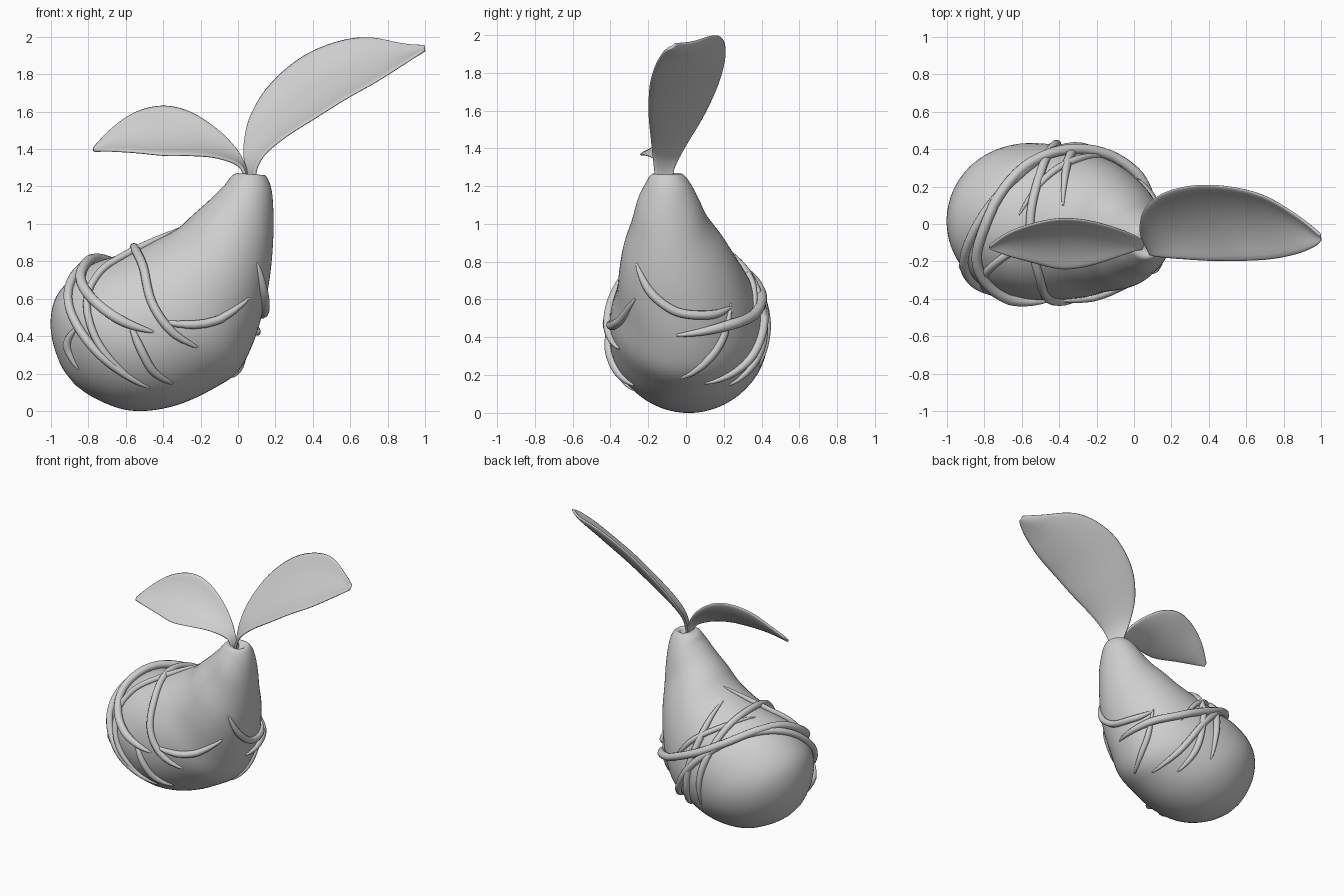
import bpy
import bmesh
import math
from mathutils import Vector
from mathutils.bvhtree import BVHTree

default_cube = bpy.data.objects.get("Cube")
if default_cube:
    bpy.data.objects.remove(default_cube, do_unlink=True)

# Single matte grey
grey = bpy.data.materials.new("plain_grey")
grey.use_nodes = True
colour = (0.62, 0.62, 0.62, 1)
grey.diffuse_color = colour
grey.node_tree.nodes["Principled BSDF"].inputs["Base Color"].default_value = colour


def smooth_path(points, steps):
    """Pass a Catmull-Rom spline through points of any dimension."""
    pts = [Vector(p) for p in points]
    last = len(pts) - 1
    path = []
    for i in range(last):
        a, b, c, d = pts[max(i - 1, 0)], pts[i], pts[i + 1], pts[min(i + 2, last)]
        for s in range(steps):
            t = s / steps
            path.append(b + (c - a) * (t / 2)
                        + (a * 2 - b * 5 + c * 4 - d) * (t * t / 2)
                        + (b * 3 - a - c * 3 + d) * (t ** 3 / 2))
    path.append(pts[last])
    return path


def grid_mesh(bm, rows, closed):
    """Skin a list of equally long point rows."""
    verts = [[bm.verts.new(p) for p in row] for row in rows]
    count = len(rows[0])
    for low, high in zip(verts, verts[1:]):
        for j in range(count if closed else count - 1):
            k = (j + 1) % count
            bm.faces.new((low[j], low[k], high[k], high[j]))
    if closed:
        bm.faces.new(verts[0])
        bm.faces.new(verts[-1])
    bmesh.ops.recalc_face_normals(bm, faces=bm.faces)


def finish(name, data):
    obj = bpy.data.objects.new(name, data)
    bpy.context.collection.objects.link(obj)
    data.materials.append(grey)
    return obj


def mesh_object(name, bm):
    mesh = bpy.data.meshes.new(name)
    bm.to_mesh(mesh)
    mesh.shade_smooth()
    return finish(name, mesh)


# Bent pear body: upper x, z, lower x, z, middle y, half width
sections = [
    (-.88, .15, -.866, .135, .01, .012),
    (-.95, .25, -.77, .07, .01, .13),
    (-1, .42, -.62, .01, .015, .26),
    (-.985, .58, -.47, .002, .015, .36),
    (-.91, .69, -.3, .04, .015, .413),
    (-.78, .785, -.13, .12, .01, .417),
    (-.62, .84, 0, .21, 0, .396),
    (-.47, .9, .08, .36, -.01, .357),
    (-.33, .97, .13, .52, -.035, .318),
    (-.24, 1.05, .165, .68, -.06, .272),
    (-.15, 1.13, .185, .86, -.083, .207),
    (-.07, 1.21, .19, 1.03, -.094, .162),
    (-.04, 1.25, .18, 1.18, -.096, .117),
    (-.01, 1.27, .15, 1.255, -.1, .083),
    (.03, 1.265, .12, 1.255, -.1, .05),
    (.05, 1.24, .11, 1.24, -.1, .03),
]
SIDES = 56
rings = []
for ux, uz, lx, lz, my, half in smooth_path(sections, 5):
    middle = Vector(((ux + lx) / 2, my, (uz + lz) / 2))
    reach = Vector(((ux - lx) / 2, 0, (uz - lz) / 2))
    side = Vector((0, half, 0))
    rings.append([middle + reach * math.cos(a) + side * math.sin(a)
                  for a in (math.tau * j / SIDES for j in range(SIDES))])
body = bmesh.new()
grid_mesh(body, rings, True)
body.normal_update()
surface = BVHTree.FromBMesh(body)
mesh_object("pear_body", body)
body.free()


# Vines: tapered tubes laid onto the body surface
def vine(name, points, radius=.024, lift=.4):
    curve = bpy.data.curves.new(name, "CURVE")
    curve.dimensions = "3D"
    curve.bevel_depth = radius
    curve.bevel_resolution = 3
    curve.use_fill_caps = True
    path = smooth_path(points, 8)
    spline = curve.splines.new("POLY")
    spline.points.add(len(path) - 1)
    for i, (p, point) in enumerate(zip(path, spline.points)):
        spot, normal = surface.find_nearest(p)[:2]
        edge = min(min(i, len(path) - 1 - i) / 10, 1)
        point.co = (*(spot + normal * radius * lift * edge), 1)
        point.radius = .2 + .8 * math.sin(edge * math.pi / 2)
    spline.use_smooth = True
    finish(name, curve)


vine("vine_wide_loop", [
    (-.45, -.42, .42), (-.62, -.4, .48), (-.77, -.33, .59), (-.85, -.2, .72),
    (-.8, 0, .82), (-.7, .2, .82), (-.55, .36, .75), (-.35, .43, .64),
    (-.1, .38, .52), (.05, .2, .46), (.1, -.05, .41)], .028, .9)
vine("vine_outer_loop", [
    (-.47, -.3, .1), (-.7, -.38, .25), (-.84, -.33, .42), (-.9, -.2, .6),
    (-.83, 0, .76), (-.66, .24, .8), (-.47, .4, .68), (-.3, .43, .5),
    (-.15, .33, .25), (-.08, .1, .14)], .024, .6)
vine("vine_thin_loop", [
    (-.54, -.33, .14), (-.7, -.36, .3), (-.78, -.33, .46), (-.79, -.26, .62),
    (-.7, -.18, .78), (-.52, -.08, .88), (-.32, 0, .98)], .02)
vine("vine_upper_back", [
    (-.62, .05, .85), (-.45, .28, .8), (-.28, .36, .68), (-.15, .35, .5)], .02)
vine("vine_front_drop", [
    (-.2, -.4, .32), (-.35, -.43, .42), (-.46, -.4, .58), (-.51, -.28, .78),
    (-.55, 0, .86), (-.5, .3, .78), (-.42, .43, .5), (-.4, .38, .25)])
vine("vine_low_front", [
    (-.58, -.42, .47), (-.53, -.42, .35), (-.45, -.38, .2), (-.34, -.3, .12)])
vine("vine_front_sweep", [
    (-.42, -.43, .48), (-.25, -.42, .46), (-.08, -.37, .49), (.07, -.28, .6)])
vine("vine_left_tip", [
    (-.86, -.3, .45), (-.92, -.23, .35), (-.88, -.23, .2)])
vine("vine_side_hook", [
    (.11, -.27, .79), (.14, -.2, .65), (.15, -.1, .56), (.13, 0, .525),
    (.1, .15, .52), (.02, .24, .56)])
vine("vine_side_rise", [
    (-.04, -.03, .19), (0, .1, .28), (.03, .2, .4), (.02, .24, .58)], .022, 0)
vine("vine_back_rise", [
    (-.2, .25, .12), (-.27, .36, .28), (-.3, .43, .5), (-.36, .35, .76),
    (-.38, .1, .92)])


# Leaves: a cupped sheet between the back edge and the front edge
def leaf(name, back, front, cup):
    rows = []
    for b, f in zip(smooth_path(back, 4), smooth_path(front, 4)):
        across = f - b
        down = Vector((0, -across.z, across.y)).normalized()
        if down.z > 0:
            down.negate()
        rows.append([b + across * t + down * (across.length * cup * 4 * t * (1 - t))
                     for t in (j / 8 for j in range(9))])
    bm = bmesh.new()
    grid_mesh(bm, rows, False)
    obj = mesh_object(name, bm)
    bm.free()
    thick = obj.modifiers.new("thickness", "SOLIDIFY")
    thick.thickness = .018
    thick.offset = 0
    soft = obj.modifiers.new("soft_rim", "SUBSURF")
    soft.levels = soft.render_levels = 1


leaf("large_leaf", [
    (.05, -.07, 1.23), (.04, -.06, 1.3), (.03, 0, 1.42), (.06, .09, 1.57),
    (.16, .17, 1.74), (.33, .21, 1.89), (.52, .2, 1.975), (.7, .15, 2),
    (.88, .04, 1.965), (1, -.06, 1.955)], [
    (.09, -.16, 1.23), (.1, -.17, 1.3), (.15, -.18, 1.38), (.26, -.19, 1.47),
    (.42, -.2, 1.57), (.58, -.2, 1.67), (.74, -.19, 1.76), (.88, -.16, 1.85),
    (.97, -.12, 1.91), (1, -.09, 1.93)], .11)
leaf("small_leaf", [
    (.06, -.07, 1.23), (.04, -.08, 1.3), (0, -.06, 1.39), (-.1, -.02, 1.5),
    (-.25, .02, 1.6), (-.4, .03, 1.635), (-.55, 0, 1.6), (-.68, -.05, 1.51),
    (-.775, -.12, 1.41)], [
    (.04, -.14, 1.23), (.03, -.14, 1.28), (-.01, -.15, 1.32), (-.12, -.19, 1.355),
    (-.25, -.23, 1.365), (-.39, -.245, 1.365), (-.54, -.21, 1.38),
    (-.68, -.17, 1.39), (-.775, -.13, 1.39)], .11)
